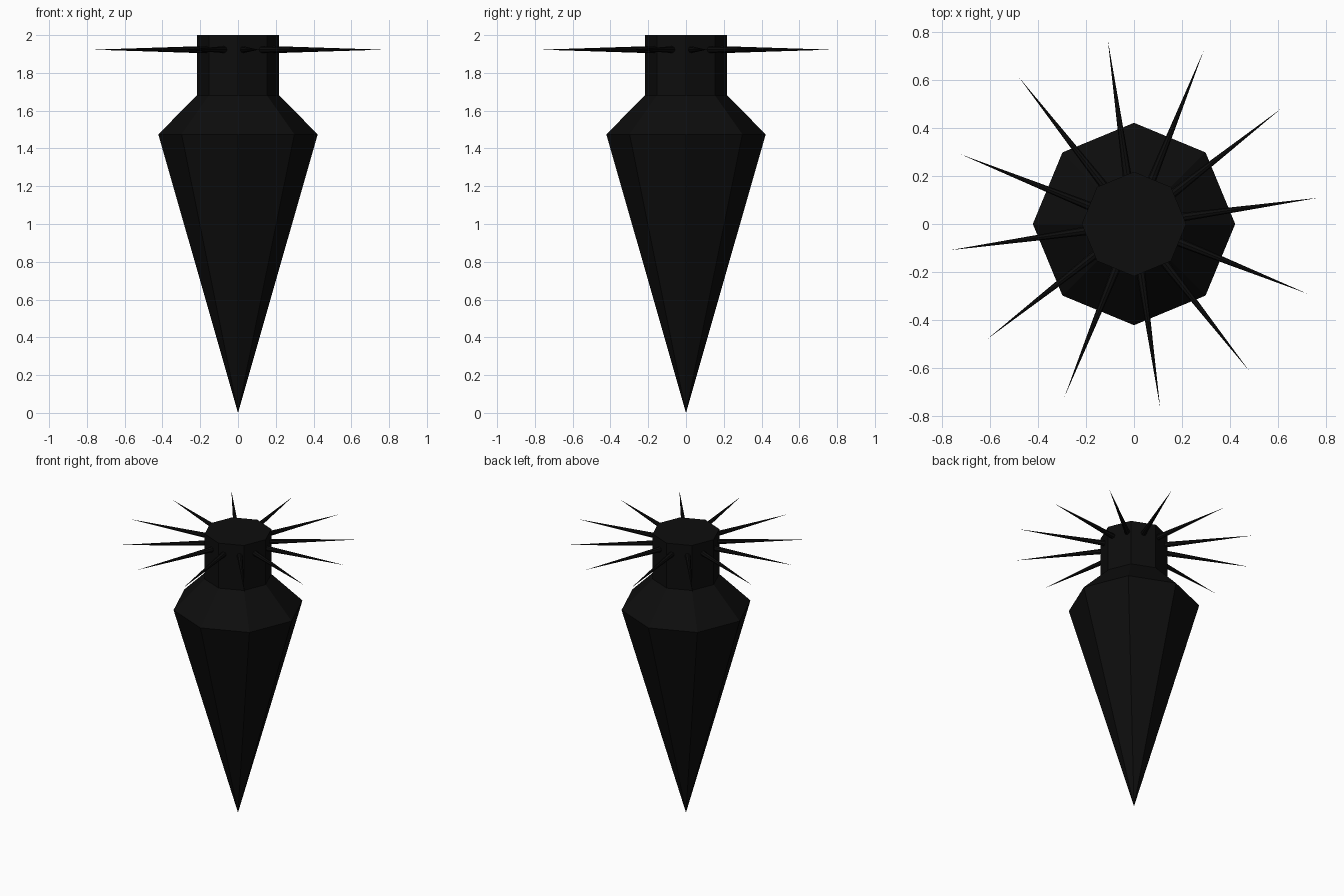
import bpy, bmesh, math
from mathutils import Matrix, Vector

cube = bpy.data.objects.get("Cube")
if cube:
    bpy.data.objects.remove(cube, do_unlink=True)

# Single near-black material
black = bpy.data.materials.new("matte_black")
black.use_nodes = True
colour = (0.004, 0.004, 0.004, 1)
black.diffuse_color = colour
black.node_tree.nodes["Principled BSDF"].inputs["Base Color"].default_value = colour


def add_object(name, bm):
    bmesh.ops.recalc_face_normals(bm, faces=bm.faces)
    mesh = bpy.data.meshes.new(name)
    bm.to_mesh(mesh)
    bm.free()
    mesh.materials.append(black)
    obj = bpy.data.objects.new(name, mesh)
    bpy.context.collection.objects.link(obj)
    return obj


def ring(bm, radius, z, sides=8):
    return [bm.verts.new((radius * math.cos(a), radius * math.sin(a), z))
            for a in (math.tau * i / sides for i in range(sides))]


# Octagonal body: pointed base, wide shoulder, straight neck, flat cap
bm = bmesh.new()
tip = bm.verts.new((0, 0, 0))
rings = [ring(bm, r, z) for r, z in ((0.422, 1.475), (0.218, 1.68), (0.218, 2.0))]
for i in range(8):
    j = (i + 1) % 8
    bm.faces.new((tip, rings[0][j], rings[0][i]))
    for low, high in zip(rings, rings[1:]):
        bm.faces.new((low[i], low[j], high[j], high[i]))
bm.faces.new(rings[-1])
add_object("tapered_body", bm)

# Twelve slender spikes radiating from the neck
INNER, OUTER = 0.18, 0.777
for k in range(12):
    angle = math.radians(8.1 + 30 * k)
    bm = bmesh.new()
    place = (Matrix.Translation(Vector((0, 0, 1.923)))
             @ Matrix.Rotation(angle, 4, "Z")
             @ Matrix.Translation(Vector(((INNER + OUTER) / 2, 0, 0)))
             @ Matrix.Rotation(math.pi / 2, 4, "Y"))
    bmesh.ops.create_cone(bm, cap_ends=True, segments=8, radius1=0.019,
                          radius2=0, depth=OUTER - INNER, matrix=place)
    bmesh.ops.remove_doubles(bm, verts=bm.verts, dist=0.0001)
    add_object(f"spike_{k + 1}", bm)
